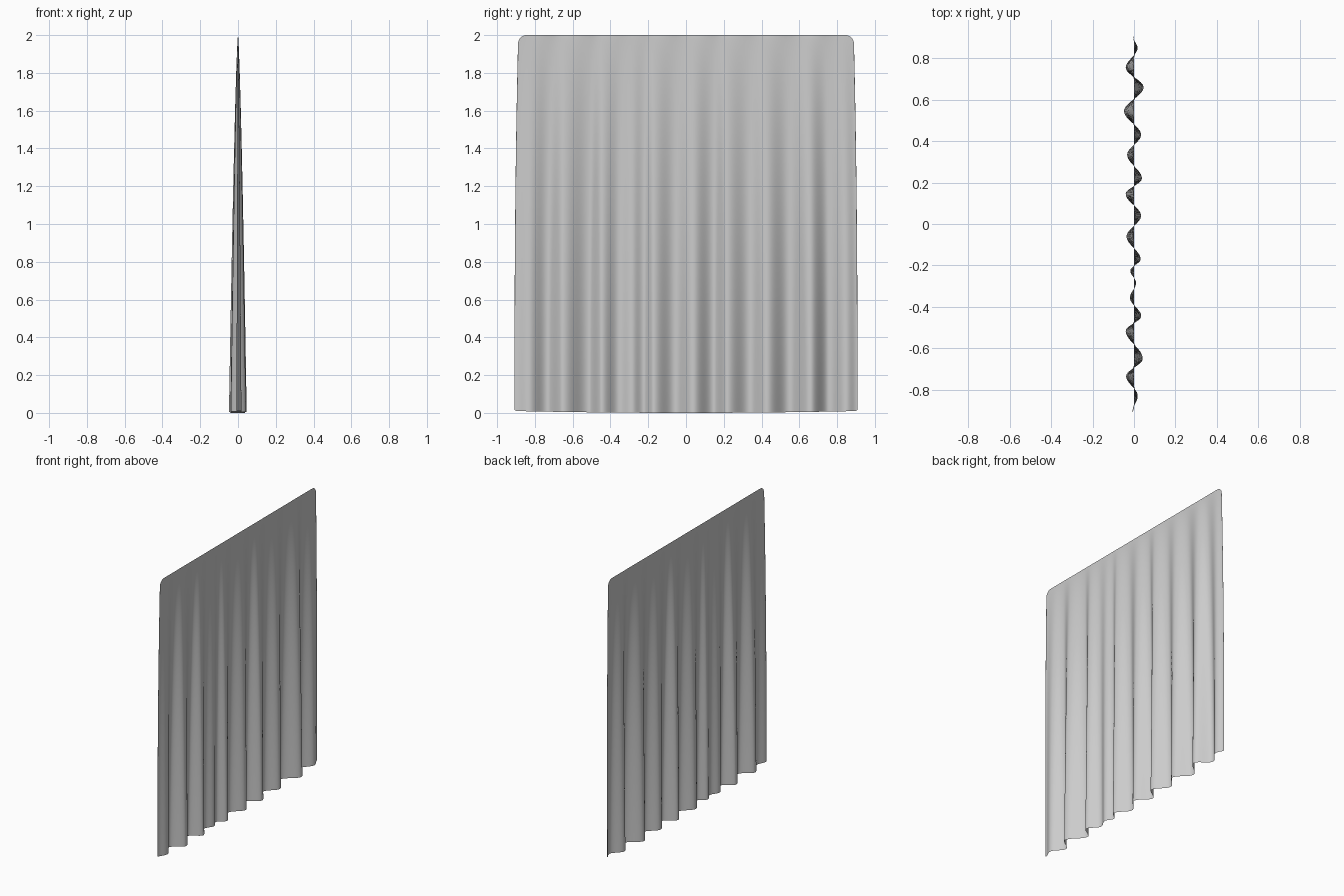
import bpy, bmesh, math

cube = bpy.data.objects.get("Cube")
if cube:
    bpy.data.objects.remove(cube)

# Fold crests and valleys along the hem: (position along y, depth in x)
FOLDS = [(-0.908, -0.008), (-0.83, 0.018), (-0.735, -0.038), (-0.65, 0.042),
         (-0.515, -0.04), (-0.445, 0.035), (-0.355, -0.02), (-0.285, 0.01),
         (-0.225, -0.018), (-0.17, 0.032), (-0.06, -0.036), (0.04, 0.034),
         (0.145, -0.04), (0.22, 0.038), (0.335, -0.033), (0.43, 0.034),
         (0.545, -0.048), (0.66, 0.046), (0.755, -0.04), (0.85, 0.017),
         (0.908, -0.006)]
HALF = 0.908
COLUMNS, ROWS = 320, 48


def fold_depth(y):
    """Smooth wave passing through the crests and valleys."""
    for (y0, x0), (y1, x1) in zip(FOLDS, FOLDS[1:]):
        if y <= y1:
            t = (y - y0) / (y1 - y0)
            return x0 + (x1 - x0) * (1 - math.cos(math.pi * t)) / 2
    return FOLDS[-1][1]


def corner(y, radius):
    """Height lost to a rounded corner near the side edges."""
    d = max(0.0, abs(y) - (HALF - radius))
    return radius - math.sqrt(max(0.0, radius ** 2 - d ** 2))


# Hanging cloth: flat at the top, folds deepening towards the hem
bm = bmesh.new()
grid = []
for i in range(COLUMNS + 1):
    s = 2 * i / COLUMNS - 1
    # columns crowd towards the side edges so the corners stay round
    y = HALF * (0.6 * s + 0.4 * math.sin(s * math.pi / 2))
    if abs(s) > 0.97:
        edge = (abs(s) - 0.97) / 0.03
        y += math.copysign(0.006 * math.sin(edge * math.pi), s)
    top = 2 - corner(y, 0.045)
    bottom = 0.01 * (y / HALF) ** 2 + corner(y, 0.012)
    column = []
    for j in range(ROWS + 1):
        z = bottom + (top - bottom) * (1 - (1 - j / ROWS) ** 1.5)
        drop = max(0.0, (2 - z) / 2)
        width = 1 - 0.022 * (1 - drop) ** 2.5
        column.append(bm.verts.new((fold_depth(y) * drop ** 0.7, y * width, z)))
    grid.append(column)
for a, b in zip(grid, grid[1:]):
    for j in range(ROWS):
        bm.faces.new((a[j], b[j], b[j + 1], a[j + 1]))
mesh = bpy.data.meshes.new("curtain")
bm.to_mesh(mesh)
bm.free()
mesh.shade_smooth()
curtain = bpy.data.objects.new("curtain", mesh)
bpy.context.collection.objects.link(curtain)

# Plain pale grey cloth
cloth = bpy.data.materials.new("pale grey cloth")
cloth.use_nodes = True
color = (0.6, 0.6, 0.6, 1)
cloth.diffuse_color = color
cloth.node_tree.nodes["Principled BSDF"].inputs["Base Color"].default_value = color
mesh.materials.append(cloth)
